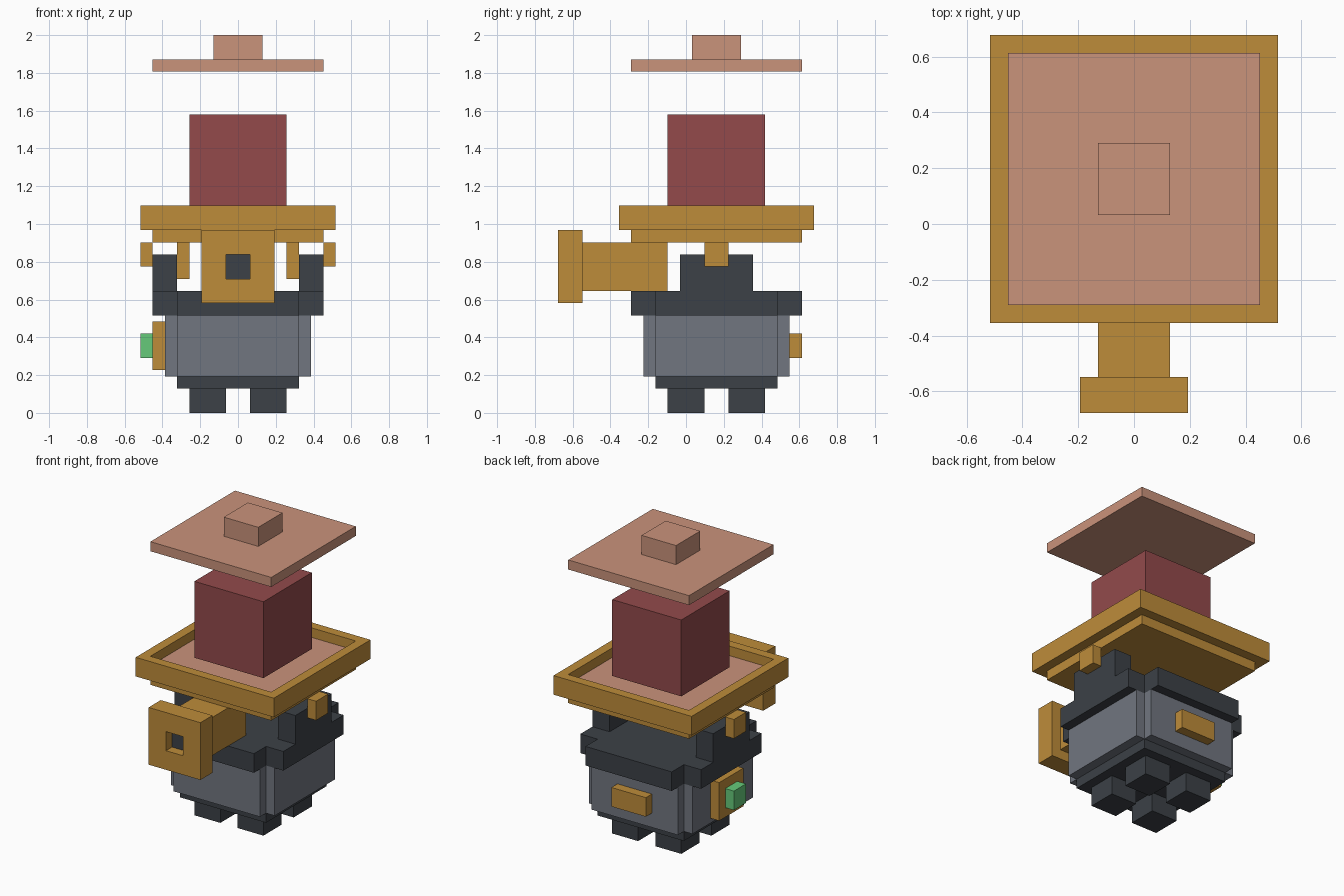
import bpy, bmesh
from mathutils import Matrix, Vector

if "Cube" in bpy.data.objects:
    bpy.data.objects.remove(bpy.data.objects["Cube"])

U = 2 / 31      # one block unit
CY = 2.5        # the body sits behind the origin, to balance the spout


def material(name, srgb):
    mat = bpy.data.materials.new(name)
    lin = [((c / 255 + 0.055) / 1.055) ** 2.4 for c in srgb]
    mat.diffuse_color = (*lin, 1)
    mat.use_nodes = True
    mat.node_tree.nodes["Principled BSDF"].inputs["Base Color"].default_value = mat.diffuse_color
    return mat


BRASS = material("brass", (190, 140, 58))
SALMON = material("salmon", (202, 147, 123))
RED = material("dark_red", (147, 74, 75))
IRON = material("dark_iron", (60, 65, 71))
STEEL = material("grey_steel", (113, 118, 128))
GREEN = material("green", (102, 202, 122))


def finish(bm, name, mat):
    bmesh.ops.recalc_face_normals(bm, faces=bm.faces)
    bmesh.ops.scale(bm, vec=(U, U, U), verts=bm.verts)
    mesh = bpy.data.meshes.new(name)
    bm.to_mesh(mesh)
    bm.free()
    mesh.materials.append(mat)
    obj = bpy.data.objects.new(name, mesh)
    bpy.context.collection.objects.link(obj)
    return obj


def box(name, mat, x, y, z):
    """Box from (low, high) ranges in units; y is measured from the body centre."""
    bm = bmesh.new()
    lo, hi = Vector((x[0], y[0] + CY, z[0])), Vector((x[1], y[1] + CY, z[1]))
    bmesh.ops.create_cube(bm, size=1, matrix=Matrix.Translation((lo + hi) / 2)
                          @ Matrix.Diagonal((*(hi - lo), 1)))
    return finish(bm, name, mat)


def cross_prism(name, mat, a, b, z):
    """Square block of half size b whose corners are notched back to a."""
    quarter = [(b, -a), (b, a), (a, a)]
    pts = []
    for _ in range(4):
        pts += quarter
        quarter = [(-y, x) for x, y in quarter]
    bm = bmesh.new()
    face = bm.faces.new([bm.verts.new((x, y + CY, z[0])) for x, y in pts])
    ext = bmesh.ops.extrude_face_region(bm, geom=[face])["geom"]
    bmesh.ops.translate(bm, vec=(0, 0, z[1] - z[0]),
                        verts=[v for v in ext if isinstance(v, bmesh.types.BMVert)])
    return finish(bm, name, mat)


def frame(name, mat, outer, inner, depth, matrix):
    """Square frame with an open middle, extruded along its local z."""
    bm = bmesh.new()
    corners = [(-1, -1), (1, -1), (1, 1), (-1, 1)]
    loops = [[bm.verts.new((x * r, y * r, z)) for x, y in corners]
             for r, z in ((outer, 0), (outer, depth), (inner, depth), (inner, 0))]
    for k in range(4):
        p, q = loops[k], loops[(k + 1) % 4]
        for i in range(4):
            j = (i + 1) % 4
            bm.faces.new((p[i], p[j], q[j], q[i]))
    bmesh.ops.transform(bm, matrix=matrix, verts=bm.verts)
    return finish(bm, name, mat)


def sym(r):
    return (-r, r)


# Feet and base
for sx, side in ((-1, "left"), (1, "right")):
    for sy, end in ((-1, "front"), (1, "back")):
        box(f"foot_{end}_{side}", IRON, sorted((sx, sx * 4)), sorted((sy, sy * 4)), (0, 2))
box("base", IRON, sym(5), sym(5), (2, 3))

# Body and its dark collar, both with notched corners
cross_prism("body", STEEL, 5, 6, (3, 8))
cross_prism("collar", IRON, 5, 7, (8, 10))

# Uprights with an inner and an outer hanger on each side
for s, side in ((-1, "left"), (1, "right")):
    box(f"upright_{side}", IRON, sorted((s * 5, s * 7)), sym(3), (10, 13))
    box(f"inner_hanger_{side}", BRASS, sorted((s * 4, s * 5)), sym(1), (11, 14))
    box(f"outer_hanger_{side}", BRASS, sorted((s * 7, s * 8)), sym(1), (12, 14))

# Spout with a square mouth
box("spout", BRASS, sym(2), (-11, -4), (10, 14))
frame("spout_mouth", BRASS, 3, 1, 2,
      Matrix.Translation((0, -8.5, 12)) @ Matrix.Rotation(1.5707963, 4, "X"))
box("spout_hole", IRON, sym(1), (-12, -11), (11, 13))

# Side button and back plate
box("button_plate", BRASS, (-7, -6), sym(2), (3.5, 7.5))
box("button", GREEN, (-8, -7), sym(1), (4.5, 6.5))
box("back_plate", BRASS, sym(2), (6, 7), (4.5, 6.5))

# Tray with its rim and inner floor
box("tray_bottom", BRASS, sym(7), sym(7), (14, 15))
frame("tray_rim", BRASS, 8, 7, 2, Matrix.Translation((0, CY, 15)))
box("tray_floor", SALMON, sym(7), sym(7), (15, 16))

# Block on the tray, and the lid hovering above
box("red_block", RED, sym(4), sym(4), (16.5, 24.5))
box("lid", SALMON, sym(7), sym(7), (28, 29))
box("lid_knob", SALMON, sym(2), sym(2), (29, 31))
